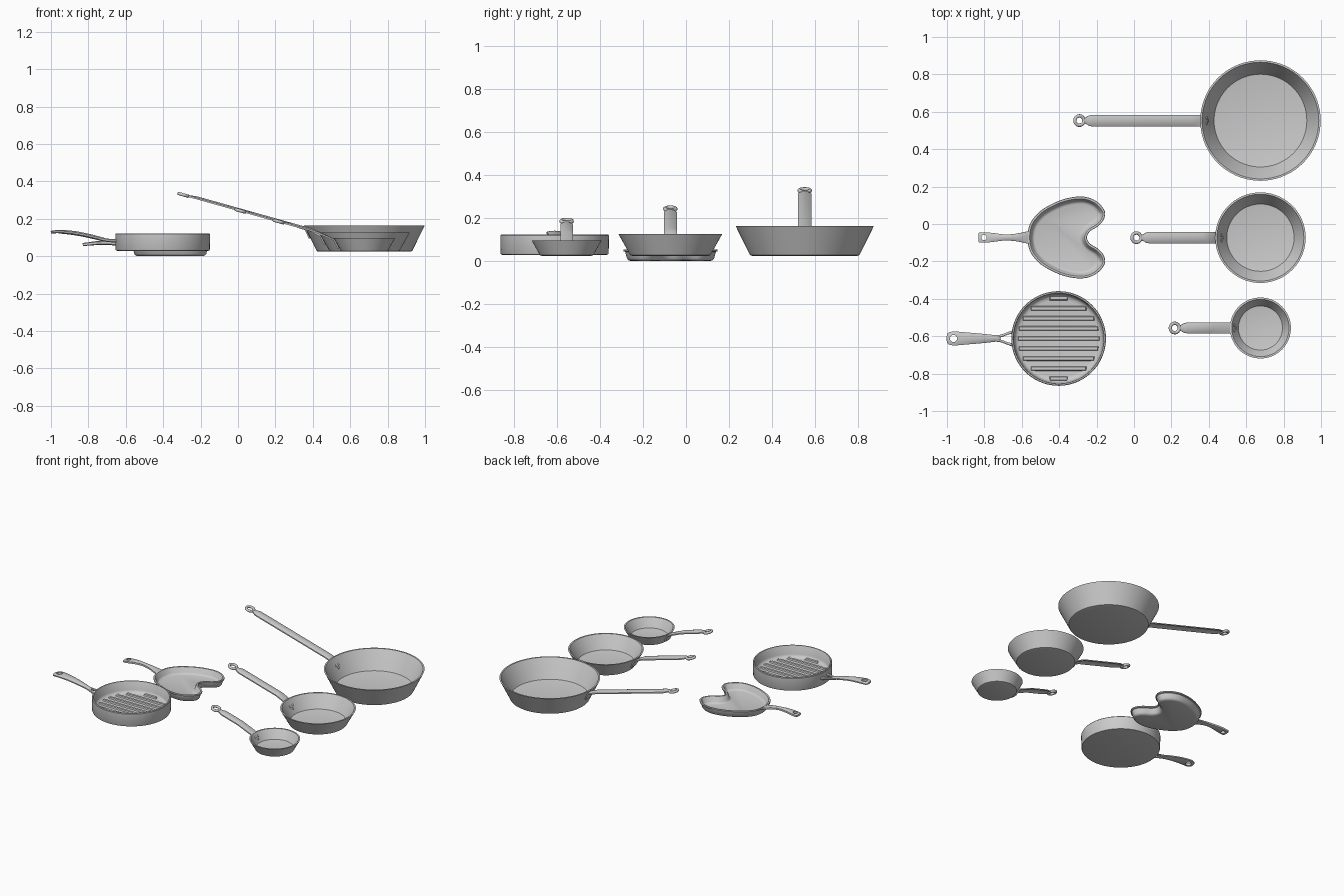
import bpy, bmesh, math
from mathutils import Vector, Matrix

if "Cube" in bpy.data.objects:
    bpy.data.objects.remove(bpy.data.objects["Cube"])


def finish(name, bm, angle=35):
    bmesh.ops.recalc_face_normals(bm, faces=bm.faces)
    me = bpy.data.meshes.new(name)
    bm.to_mesh(me)
    bm.free()
    ob = bpy.data.objects.new(name, me)
    bpy.context.collection.objects.link(ob)
    bpy.ops.object.select_all(action='DESELECT')
    ob.select_set(True)
    bpy.context.view_layer.objects.active = ob
    bpy.ops.object.shade_smooth_by_angle(angle=math.radians(angle))
    return ob


def smooth(pts, n=6, closed=False):
    """Catmull-Rom through tuples of any length."""
    P = [Vector(p) for p in pts]
    c, out = len(P), []
    for i in range(c if closed else c - 1):
        if closed:
            a, b, d, e = (P[(i + k) % c] for k in (-1, 0, 1, 2))
        else:
            a, b, d, e = (P[min(max(i + k, 0), c - 1)] for k in (-1, 0, 1, 2))
        for j in range(n):
            t = j / n
            out.append(0.5 * (2 * b + (d - a) * t + (2 * a - 5 * b + 4 * d - e) * t * t
                              + (3 * b - a - 3 * d + e) * t ** 3))
    return out if closed else out + [P[-1]]


def loft(bm, rings):
    vs = [[bm.verts.new(p) for p in r] for r in rings]
    n = len(vs[0])
    for a, b in zip(vs, vs[1:]):
        for i in range(n):
            j = (i + 1) % n
            bm.faces.new((a[i], a[j], b[j], b[i]))
    bm.faces.new(vs[0])
    bm.faces.new(vs[-1])


def lathe(name, profile, x, y, n=72):
    bm = bmesh.new()
    loft(bm, [[(x + r * math.cos(2 * math.pi * i / n), y + r * math.sin(2 * math.pi * i / n), z)
               for i in range(n)] for r, z in profile])
    return finish(name, bm)


def ribbon(name, path, under=1, cols=8):
    """Strip along path of (x, y, z, half width, thickness, crown)."""
    bm, rings = bmesh.new(), []
    us = [2 * k / cols - 1 for k in range(cols + 1)]
    for i, p in enumerate(path):
        q0, q1 = path[max(i - 1, 0)], path[min(i + 1, len(path) - 1)]
        t = Vector((q1[0] - q0[0], q1[2] - q0[2])).normalized()
        sec = [(u, p[4] / 2 + p[5] * (1 - u * u)) for u in us]
        sec += [(u, -p[4] / 2 + under * p[5] * (1 - u * u)) for u in reversed(us)]
        rings.append([(p[0] - t.y * v, p[1] + u * p[3], p[2] + t.x * v) for u, v in sec])
    loft(bm, rings)
    return finish(name, bm)


def cut_hole(ob, x, y, r):
    bpy.ops.mesh.primitive_cylinder_add(vertices=24, radius=r, depth=1, location=(x, y, 0.1))
    cutter = bpy.context.object
    cutter.hide_render = True
    m = ob.modifiers.new("hole", 'BOOLEAN')
    m.operation, m.object, m.solver = 'DIFFERENCE', cutter, 'EXACT'
    bpy.context.view_layer.objects.active = ob
    bpy.ops.object.modifier_apply(modifier="hole")
    bpy.data.objects.remove(cutter)


# --- three sloped frying pans with long strap handles ---
def frying_pan(label, y, R, rb, H, tip, bend, contact, hw, rivet):
    xc, z0 = 0.676, 0.024
    k = (R - rb) / (H - z0)
    lathe(label + "_pan_body", [
        (rb - 0.012, z0), (rb - 0.003, z0 + 0.003), (rb, z0 + 0.009),
        (R - 0.002, H - 0.004), (R, H), (R - 0.010, H), (R - 0.012, H - 0.003),
        (rb - 0.006, z0 + 0.018), (rb - 0.010, z0 + 0.011), (rb - 0.018, z0 + 0.009)], xc, y)

    def wall(z):
        return xc - R + (H - z) * k - 0.003

    def line(x):
        return 0.337 - 0.28 * (x + 0.325)

    # strap: ring neck, straight run, bend, plate on the wall
    shape = [(tip + 0.053, line(tip + 0.053), 0.016, 0.002),
             (tip + 0.068, line(tip + 0.068), 0.017, 0.003),
             (tip + 0.085, line(tip + 0.085), hw - 0.003, 0.006),
             (tip + 0.10, line(tip + 0.10), hw, 0.008),
             (bend - 0.02, line(bend - 0.02), hw, 0.008),
             (bend, line(bend) - 0.002, hw, 0.006),
             (wall(contact) - 0.005, contact + 0.008, hw, 0.002),
             (wall(contact - 0.012), contact - 0.012, hw, 0),
             (wall(contact - 0.04), contact - 0.04, hw * 0.8, 0)]
    ribbon(label + "_pan_handle", [(x, y, z, w, 0.008, c) for x, z, w, c in shape])
    # hanging ring
    bpy.ops.mesh.primitive_torus_add(major_segments=32, minor_segments=10, major_radius=0.025,
                                     minor_radius=0.009, rotation=(0, math.atan(0.28), 0),
                                     location=(tip + 0.033, y, line(tip + 0.033)))
    bpy.context.object.name = label + "_pan_ring"
    bpy.ops.object.shade_smooth()
    # three rivets inside the wall
    bm = bmesh.new()
    for dy, dz in ((-0.015, 0), (0.015, 0), (0, -0.018)):
        z = H - rivet + dz
        r = R - 0.010 - (H - z) * k
        pos = Vector((xc - math.sqrt(r * r - dy * dy), y + dy, z))
        bmesh.ops.create_uvsphere(bm, u_segments=12, v_segments=8, radius=0.009,
                                  matrix=Matrix.Translation(pos) @ Matrix.Diagonal((0.7, 1, 1, 1)))
    finish(label + "_pan_rivets", bm, 60)


frying_pan("large", 0.553, 0.322, 0.258, 0.163, -0.325, 0.335, 0.135, 0.031, 0.05)
frying_pan("medium", -0.073, 0.242, 0.190, 0.126, -0.02, 0.385, 0.102, 0.030, 0.042)
frying_pan("small", -0.556, 0.163, 0.128, 0.096, 0.185, 0.42, 0.08, 0.029, 0.024)

# --- ridged grill pan ---
gx, gy, gr = -0.403, -0.612, 0.253
lathe("grill_pan_body", [
    (gr - 0.012, 0.028), (gr - 0.004, 0.030), (gr - 0.001, 0.036),
    (gr, 0.118), (gr - 0.003, 0.122), (gr - 0.010, 0.122), (gr - 0.013, 0.118),
    (gr - 0.017, 0.062), (gr - 0.022, 0.050), (gr - 0.032, 0.043), (gr - 0.045, 0.041)], gx, gy)
bm = bmesh.new()
for i in range(-4, 5):
    y = i * 0.0538
    L = math.sqrt(0.221 ** 2 - y * y)
    rings = []
    for z, w, e in ((0.038, 0.013, 0), (0.049, 0.008, 0.006)):
        rings.append([(gx + sx * (L - e), gy + y + sy * w, z)
                      for sx, sy in ((-1, -1), (1, -1), (1, 1), (-1, 1))])
    loft(bm, rings)
finish("grill_ridges", bm)

# curved grip with a hanging hole and a forked root
grip = ribbon("grill_pan_handle", smooth([
    (-1.000, gy, 0.127, 0.022, 0.006, 0.004), (-0.988, gy, 0.129, 0.033, 0.007, 0.005),
    (-0.955, gy, 0.131, 0.037, 0.008, 0.006), (-0.88, gy, 0.124, 0.031, 0.008, 0.007),
    (-0.80, gy, 0.109, 0.024, 0.008, 0.007), (-0.715, gy, 0.088, 0.014, 0.008, 0.006)]), -1)
cut_hole(grip, -0.965, gy, 0.019)
for s, side in ((1, "left"), (-1, "right")):
    ribbon("grill_fork_" + side, smooth([
        (-0.745, gy + s * 0.008, 0.095, 0.008, 0.008, 0.005),
        (-0.71, gy + s * 0.014, 0.087, 0.007, 0.008, 0.005),
        (-0.675, gy + s * 0.027, 0.083, 0.007, 0.008, 0.005),
        (-0.645, gy + s * 0.036, 0.082, 0.009, 0.010, 0.006)]), -1)

# --- heart shaped pan ---
hy = -0.072
half = [(-0.559, 0.065), (-0.53, 0.112), (-0.479, 0.157), (-0.382, 0.203), (-0.28, 0.219),
        (-0.205, 0.196), (-0.158, 0.145), (-0.160, 0.10), (-0.190, 0.062), (-0.235, 0.033)]
loop = [(-0.570, 0)] + half + [(-0.252, 0)] + [(x, -y) for x, y in reversed(half)]
outline = smooth(loop, 6, True)


def inset(d):
    n, out = len(outline), []
    for i, p in enumerate(outline):
        t = (outline[(i + 1) % n] - outline[i - 1]).normalized()
        out.append(p + Vector((t.y, -t.x)) * d)
    return out


bm = bmesh.new()
loft(bm, [[(p.x, p.y + hy, z) for p in inset(d)] for d, z in (
    (0.034, 0.0), (0.024, 0.003), (0.016, 0.012), (0.008, 0.042), (0.001, 0.045), (0, 0.050),
    (0.002, 0.054), (0.012, 0.054), (0.016, 0.050), (0.024, 0.020), (0.031, 0.012), (0.041, 0.009))])
finish("heart_pan_body", bm)

# waisted heart pan grip with a hanging hole
grip = ribbon("heart_pan_handle", smooth([
    (-0.830, hy, 0.062, 0.024, 0.010, 0.002), (-0.820, hy, 0.063, 0.027, 0.012, 0.003),
    (-0.775, hy, 0.068, 0.026, 0.012, 0.004), (-0.735, hy, 0.071, 0.021, 0.012, 0.005),
    (-0.680, hy, 0.070, 0.016, 0.012, 0.005), (-0.625, hy, 0.062, 0.021, 0.011, 0.005),
    (-0.585, hy, 0.052, 0.029, 0.010, 0.003), (-0.562, hy, 0.046, 0.034, 0.008, 0.001)]), -1)
cut_hole(grip, -0.802, hy, 0.014)
